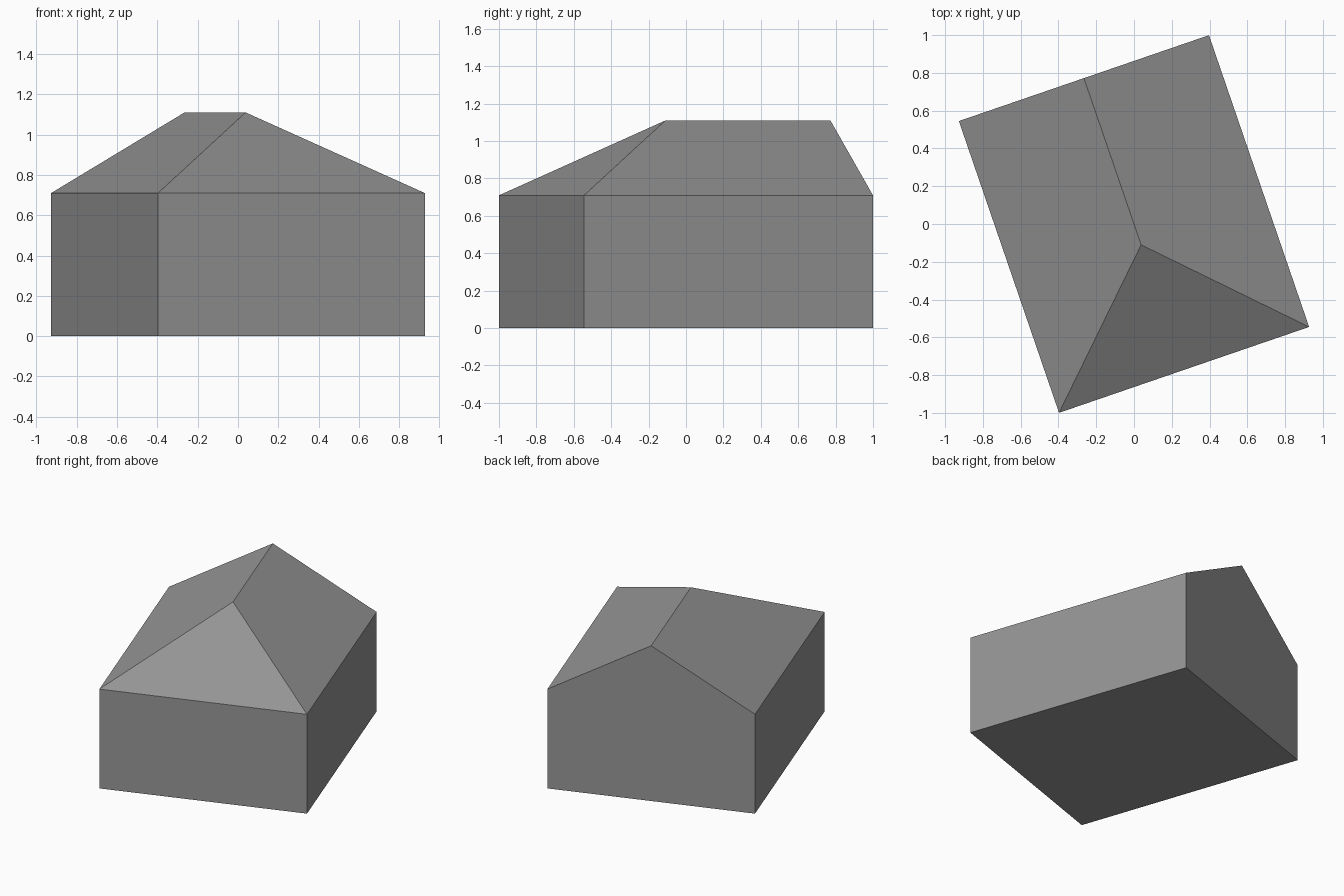
import bpy, bmesh, math
from mathutils import Matrix, Vector

cube = bpy.data.objects.get("Cube")
if cube:
    bpy.data.objects.remove(cube, do_unlink=True)

HALF_WIDTH, HALF_LENGTH = 0.70, 0.8165
EAVES, RIDGE = 0.71, 1.11
HIP_INSET = 0.70
TURN = math.radians(18.95)

# Plain grey for the whole building
grey = bpy.data.materials.new("plain grey")
grey.use_nodes = True
colour = (0.3, 0.3, 0.3, 1)
grey.diffuse_color = colour
grey.node_tree.nodes["Principled BSDF"].inputs["Base Color"].default_value = colour

# Gable profile at the back, extruded to the front
bm = bmesh.new()
profile = [(-HALF_WIDTH, 0), (-HALF_WIDTH, EAVES), (0, RIDGE),
           (HALF_WIDTH, EAVES), (HALF_WIDTH, 0)]
back = bm.faces.new([bm.verts.new((x, HALF_LENGTH, z)) for x, z in profile])
extruded = bmesh.ops.extrude_face_region(bm, geom=[back], use_keep_orig=True)["geom"]
front = [v for v in extruded if isinstance(v, bmesh.types.BMVert)]
bmesh.ops.translate(bm, verts=front, vec=Vector((0, -2 * HALF_LENGTH, 0)))

# Split the front at the eaves and pull its peak back into a hip
eaves = [v for v in front if abs(v.co.z - EAVES) < 0.001]
bmesh.ops.connect_verts(bm, verts=eaves)
peak = max(front, key=lambda v: v.co.z)
peak.co.y += HIP_INSET

# Turn the building on its plot
bmesh.ops.rotate(bm, verts=bm.verts, cent=(0, 0, 0), matrix=Matrix.Rotation(TURN, 3, "Z"))
bmesh.ops.recalc_face_normals(bm, faces=bm.faces)

mesh = bpy.data.meshes.new("building")
bm.to_mesh(mesh)
bm.free()
mesh.materials.append(grey)
building = bpy.data.objects.new("building", mesh)
bpy.context.collection.objects.link(building)
